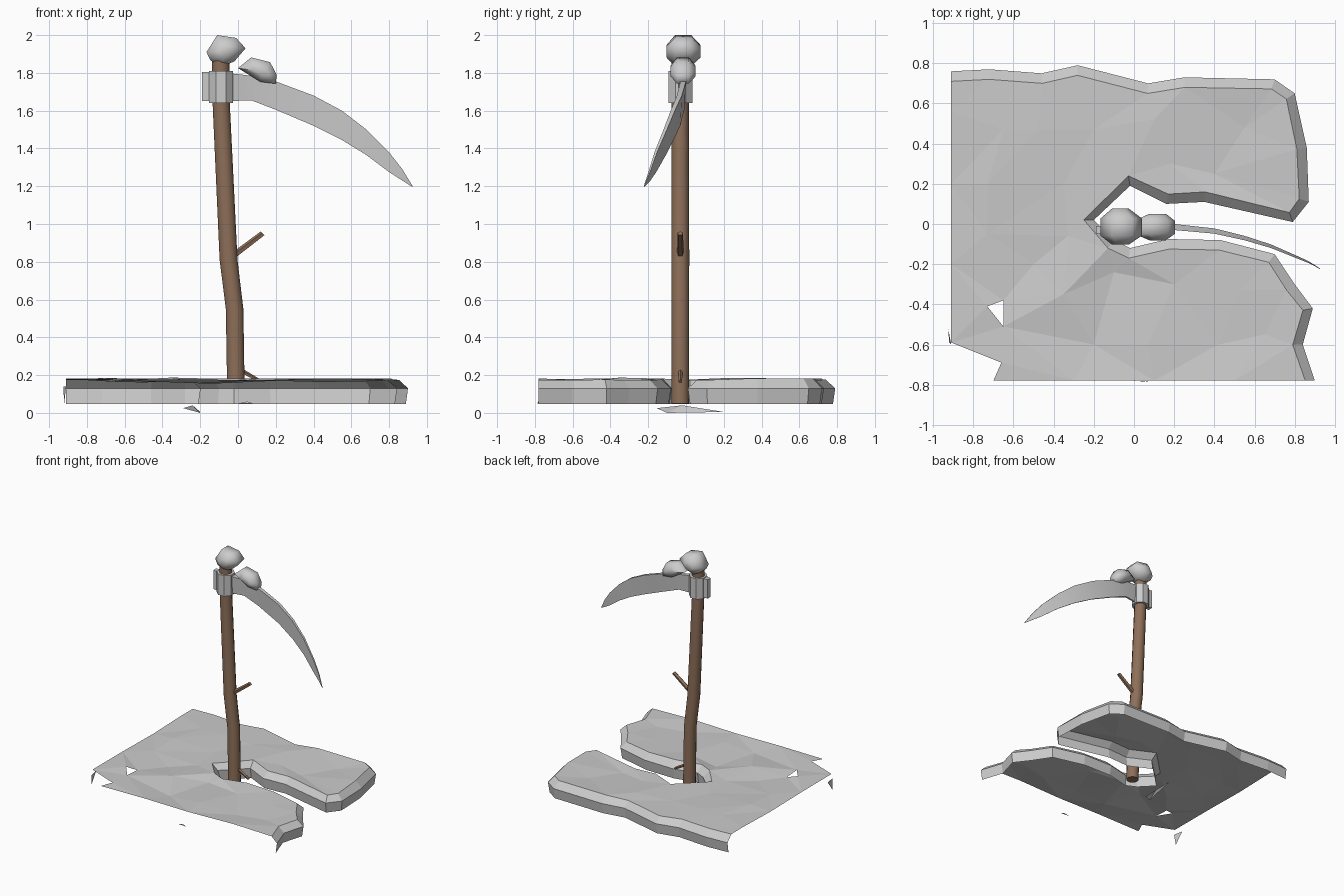
import bpy, bmesh, math, random
from mathutils import Vector
from mathutils.geometry import delaunay_2d_cdt

if "Cube" in bpy.data.objects:
    bpy.data.objects.remove(bpy.data.objects["Cube"])

random.seed(4)


def make(name, verts, faces, mat=None, smooth=None):
    me = bpy.data.meshes.new(name)
    me.from_pydata([tuple(v) for v in verts], [], faces)
    ob = bpy.data.objects.new(name, me)
    bpy.context.collection.objects.link(ob)
    if mat:
        me.materials.append(mat)
    if smooth:
        bpy.ops.object.select_all(action='DESELECT')
        ob.select_set(True)
        bpy.context.view_layer.objects.active = ob
        bpy.ops.object.shade_smooth_by_angle(angle=math.radians(smooth))
    return ob


def loft(name, rings, mat=None, smooth=None):
    """Skin a list of equal closed rings and cap both ends."""
    n = len(rings[0])
    verts = [v for r in rings for v in r]
    faces = [(k*n+i, k*n+(i+1) % n, (k+1)*n+(i+1) % n, (k+1)*n+i)
             for k in range(len(rings)-1) for i in range(n)]
    faces += [tuple(reversed(range(n))), tuple(range(len(verts)-n, len(verts)))]
    ob = make(name, verts, faces, mat, smooth)
    bm = bmesh.new()
    bm.from_mesh(ob.data)
    bmesh.ops.recalc_face_normals(bm, faces=bm.faces)
    bm.to_mesh(ob.data)
    bm.free()
    return ob


def circle(x, y, z, r, n, tilt=0.0):
    return [(x + r*math.cos(a)*math.cos(tilt), y + r*math.sin(a),
             z - r*math.cos(a)*math.sin(tilt))
            for a in [2*math.pi*(i+.5)/n for i in range(n)]]


wood = bpy.data.materials.new("wood")
wood.diffuse_color = (0.27, 0.16, 0.10, 1)
wood.use_nodes = True
wood.node_tree.nodes["Principled BSDF"].inputs["Base Color"].default_value = wood.diffuse_color
Y = -0.03

# Bent wooden handle
path = [(-.01, .05, .048), (-.018, .55, .048), (-.05, .81, .049),
        (-.09, 1.66, .047), (-.092, 1.9, .048)]
loft("handle", [circle(x, Y, z, r, 12) for x, z, r in path], wood, 50)

# Two twigs growing from the handle
for name, a, b, t in (("upper_twig", (-.02, .835), (.132, .95), .018),
                      ("lower_twig", (.015, .225), (.12, .165), .012)):
    loft(name, [circle(a[0], Y, a[1], t, 5, math.pi/4 if a[1] > .5 else 2.1),
                circle(b[0], Y, b[1], t*.85, 5, math.pi/4 if a[1] > .5 else 2.1)], wood, 40)

# Metal collar and its rear tab
loft("collar", [circle(-.09, Y, z, .069, 8) for z in (1.64, 1.81)])
loft("collar_tab", [[(-.19, Y-.02, z), (-.12, Y-.02, z), (-.12, Y+.02, z), (-.19, Y+.02, z)]
                    for z in (1.65, 1.805)])

# Curved blade: x, top z, bottom z, y, spine thickness
blade = [(-.06, 1.80, 1.65, -.03, .036), (.07, 1.785, 1.655, -.015, .034),
         (.20, 1.755, 1.605, -.015, .03), (.40, 1.68, 1.52, -.035, .026),
         (.55, 1.60, 1.445, -.07, .022), (.68, 1.50, 1.365, -.11, .018),
         (.80, 1.38, 1.275, -.16, .013), (.87, 1.29, 1.23, -.19, .009),
         (.925, 1.2, 1.195, -.222, .003)]
loft("blade", [[(x, y-t/2, zt), (x, y+t/2, zt), (x, y+t*.2, zb), (x, y-t*.2, zb)]
               for x, zt, zb, y, t in blade], None, 40)


# Snow lumps: front silhouette, shrunk toward both sides
def lump(name, prof, yc, half):
    cx = sum(p[0] for p in prof)/len(prof)
    cz = sum(p[1] for p in prof)/len(prof)
    rings = [[(cx+(x-cx)*s, yc+half*k, cz+(z-cz)*s) for x, z in prof]
             for k, s in ((-1, .4), (-.5, 1), (.45, 1), (1, .4))]
    loft(name, rings, None, 60)


lump("top_snow", [(-.167, 1.91), (-.11, 2.0), (-.01, 1.985), (.04, 1.93),
                  (-.02, 1.86), (-.085, 1.835), (-.145, 1.865)], -.013, .09)
lump("blade_snow", [(0, 1.825), (.07, 1.882), (.17, 1.857), (.205, 1.79),
                    (.2, 1.743), (.12, 1.752)], -.015, .066)

# Snow slab: rim with a skirt wall, then the bare left and front edges
rim = [(.90, -.78), (.84, -.60), (.89, -.42), (.80, -.30), (.70, -.15), (.43, -.08),
       (.17, -.075), (-.02, -.12), (-.10, -.08), (-.20, .02), (-.02, .19), (.16, .10),
       (.35, .11), (.79, .01), (.87, .11), (.86, .38), (.80, .65), (.70, .72),
       (.25, .73), (.07, .70), (-.28, .79), (-.46, .75), (-.72, .77), (-.91, .76)]
bare = [(-.91, .56), (-.91, .20), (-.91, -.20), (-.91, -.59), (-.66, -.69),
        (-.70, -.78), (-.30, -.78), (.10, -.78), (.50, -.78)]
hole = [(-.73, -.41), (-.65, -.51), (-.65, -.38)]
inner = [(-.73, .20), (-.73, -.05), (-.65, .47), (-.48, .47), (-.35, .20), (-.33, -.06),
         (-.20, .47), (.18, .30), (.40, .25), (.55, .48), (.10, .52), (-.10, -.24),
         (-.20, -.60), (.07, -.60), (.42, -.60), (.52, -.33), (.20, -.30), (.65, -.55),
         (-.35, -.35), (-.50, -.20)]


def inset(pts, d):
    out = []
    for i, p in enumerate(pts):
        p = Vector(p)
        a = Vector(pts[max(i-1, 0)])
        b = Vector(pts[min(i+1, len(pts)-1)])
        t = ((p-a).normalized() + (b-p).normalized()).normalized()
        out.append(p + Vector((-t.y, t.x))*d)
    # ends slide along the straight bare edges
    out[0].y, out[-1].x = pts[0][1], pts[-1][0]
    return out


n = len(rim)
crest = inset(rim, .05)
foot = inset(rim, .012)
flat = crest + [Vector(p) for p in bare + hole + inner]
m = n + len(bare)
edges = [(m, m+1), (m+1, m+2), (m+2, m)]
co, _, tris, orig, _, _ = delaunay_2d_cdt(flat, edges, [list(range(m))], 1, 1e-5)
hc = Vector((-.677, -.433))
tris = [t for t in tris if (sum((co[i] for i in t), Vector((0, 0)))/3 - hc).length > .01]
verts = [(p.x, p.y, random.uniform(.155, .187) if not o or min(o) >= m
          else random.uniform(.172, .184)) for p, o in zip(co, orig)]
top_of = {i: j for j, o in enumerate(orig) for i in o}
base = len(verts)
verts += [(x, y, .13) for x, y in rim] + [(p.x, p.y, .047) for p in foot]
faces = [tuple(t) for t in tris]
for i in range(n-1):
    r, f = base+i, base+n+i
    faces.append((f, f+1, r+1, r))
    faces.append((r, r+1, top_of[i+1], top_of[i]))
make("snow_slab", verts, faces)

# Loose slivers left at the broken edges and below the slot
make("slivers", [(-.29, -.155, .025), (-.20, .20, .005), (-.20, -.10, .0), (-.24, -.02, .04),
                 (-.91, -.60, .14), (-.925, -.52, .14), (-.92, -.59, .05),
                 (0, -.78, .05), (.08, -.787, .05), (.05, -.782, .06)],
     [(0, 2, 3), (2, 1, 3), (1, 0, 3), (4, 5, 6), (7, 8, 9)])
